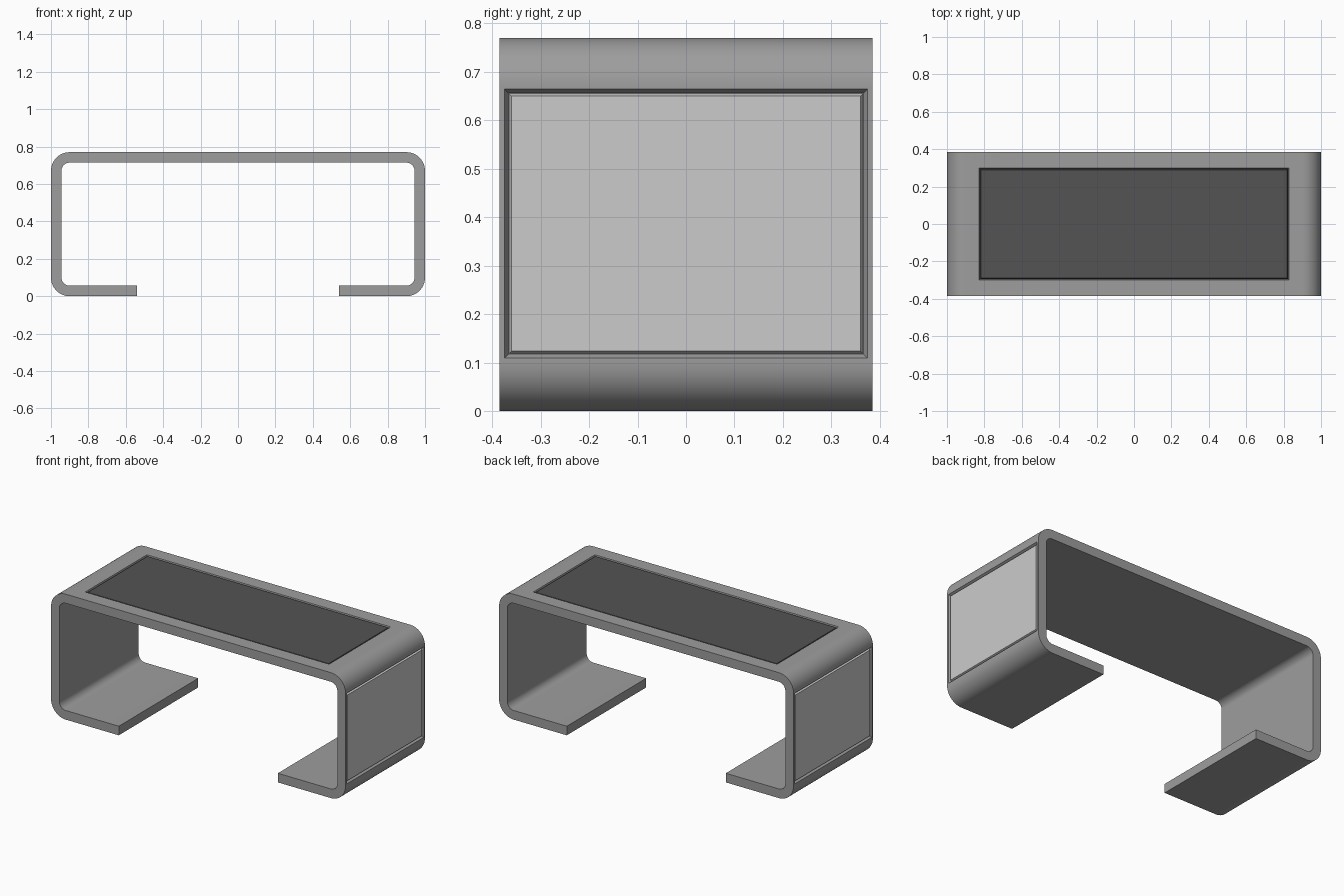
import bpy, bmesh
from math import sin, cos, pi
from mathutils import Matrix, Vector

if "Cube" in bpy.data.objects:
    bpy.data.objects.remove(bpy.data.objects["Cube"])

H, W, T, R = 0.77, 0.385, 0.056, 0.10   # height, half depth, thickness, outer radius
FOOT = 0.54                             # where the feet end
SEG = 14


def material(name, v):
    m = bpy.data.materials.new(name)
    m.diffuse_color = (v, v, v, 1)
    m.use_nodes = True
    m.node_tree.nodes["Principled BSDF"].inputs["Base Color"].default_value = m.diffuse_color
    return m


def finish(bm, name, mat=None):
    bmesh.ops.recalc_face_normals(bm, faces=bm.faces)
    me = bpy.data.meshes.new(name)
    bm.to_mesh(me)
    bm.free()
    ob = bpy.data.objects.new(name, me)
    bpy.context.collection.objects.link(ob)
    if mat:
        me.materials.append(mat)
    return ob


def tapered_block(name, mat, place, low, high, w0, w1):
    """Block with half sizes low at depth w0 and high at depth w1."""
    bm = bmesh.new()
    bmesh.ops.create_cube(bm, size=2)
    for v in bm.verts:
        half, w = (high, w1) if v.co.z > 0 else (low, w0)
        v.co = place @ Vector((v.co.x * half[0], v.co.y * half[1], w))
    return finish(bm, name, mat)


dark_grey = material("frame_grey", 0.34)
black = material("top_black", 0.087)

# Bent band: matching outer and inner points along one half, mirrored in x
half = [((FOOT, 0), (FOOT, T))]
for cz, start in ((R, -pi / 2), (H - R, 0)):
    for i in range(SEG + 1):
        a = start + i / SEG * pi / 2
        c, s = cos(a), sin(a)
        half.append(((1 - R + R * c, cz + R * s),
                     (1 - R + (R - T) * c, cz + (R - T) * s)))
pairs = half + [tuple((-x, z) for x, z in p) for p in reversed(half)]

bm = bmesh.new()
rings = []
for (ox, oz), (ix, iz) in pairs:
    rings.append([bm.verts.new(p) for p in
                  ((ox, -W, oz), (ox, W, oz), (ix, W, iz), (ix, -W, iz))])
for a, b in zip(rings, rings[1:]):
    for k in range(4):
        n = (k + 1) % 4
        bm.faces.new((a[k], a[n], b[n], b[k]))
bm.faces.new(rings[0])
bm.faces.new(rings[-1])
frame = finish(bm, "bench_frame", dark_grey)

# Inset panels: each sits in a sloped recess with a V-groove around it
DEPTH = 0.015
side_z = 0.387
panels = [
    ("top_panel", black, Matrix.Translation((0, 0, H)), (0.828, 0.299), 0.004),
    ("right_panel", None,
     Matrix.Translation((1, 0, side_z)) @ Matrix.Rotation(pi / 2, 4, 'Y'), (0.278, 0.375), 0.009),
    ("left_panel", None,
     Matrix.Translation((-1, 0, side_z)) @ Matrix.Rotation(-pi / 2, 4, 'Y'), (0.278, 0.375), 0.009),
]
for name, mat, place, size, slope in panels:
    def inset(d):
        return (size[0] - d, size[1] - d)
    cutter = tapered_block(name + "_cutter", dark_grey, place,
                           inset(slope), inset(-slope), -DEPTH, DEPTH)
    cutter.hide_render = True
    mod = frame.modifiers.new(name + "_recess", 'BOOLEAN')
    mod.operation, mod.solver, mod.object = 'DIFFERENCE', 'EXACT', cutter
    bpy.context.view_layer.objects.active = frame
    bpy.ops.object.modifier_apply(modifier=mod.name)
    bpy.data.objects.remove(cutter)
    tapered_block(name, mat, place, inset(slope), inset(slope + 0.006),
                  -DEPTH - 0.002, -0.003)

# Smooth bends, crisp edges
bpy.ops.object.select_all(action='DESELECT')
frame.select_set(True)
bpy.context.view_layer.objects.active = frame
bpy.ops.object.shade_smooth_by_angle(angle=pi / 6)
